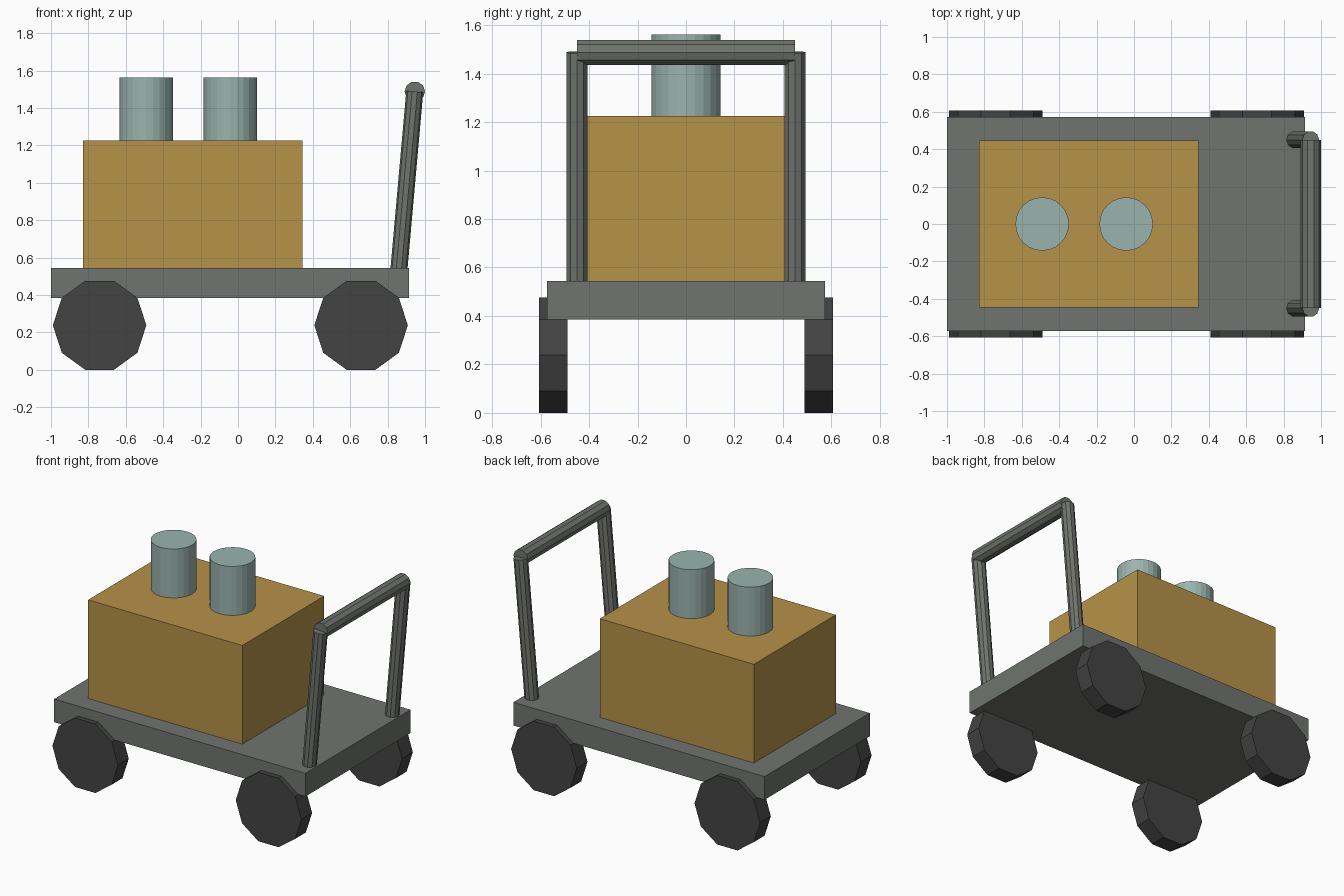
import bpy
import math
from mathutils import Vector

cube = bpy.data.objects.get("Cube")
if cube:
    bpy.data.objects.remove(cube, do_unlink=True)


def material(name, srgb):
    """Flat material from 0-255 sRGB values, stored as linear."""
    colour = [((c / 255 + 0.055) / 1.055) ** 2.4 for c in srgb] + [1.0]
    mat = bpy.data.materials.new(name)
    mat.use_nodes = True
    mat.diffuse_color = colour
    mat.node_tree.nodes["Principled BSDF"].inputs["Base Color"].default_value = colour
    return mat


metal = material("grey metal", (112, 116, 110))
wood = material("tan wood", (182, 146, 72))
rubber = material("dark rubber", (67, 67, 68))
tin = material("pale blue tin", (155, 180, 174))


def finish(name, mat):
    obj = bpy.context.object
    obj.name = name
    obj.data.materials.append(mat)
    return obj


def box(name, mat, low, high):
    low, high = Vector(low), Vector(high)
    bpy.ops.mesh.primitive_cube_add(size=1, location=(low + high) / 2)
    obj = finish(name, mat)
    obj.scale = high - low
    return obj


def rod(name, mat, start, end, radius, sides, spin=0.0):
    """Flat-sided cylinder between two points, spun about its own axis."""
    start, end = Vector(start), Vector(end)
    axis = end - start
    bpy.ops.mesh.primitive_cylinder_add(vertices=sides, radius=radius, depth=axis.length)
    obj = finish(name, mat)
    turn = Vector((0, 0, 1)).rotation_difference(axis).to_matrix().to_4x4()
    obj.rotation_euler = turn.to_euler()
    obj.location = (start + end) / 2
    for v in obj.data.vertices:
        x, y = v.co.x, v.co.y
        v.co.x = x * math.cos(spin) - y * math.sin(spin)
        v.co.y = x * math.sin(spin) + y * math.cos(spin)
    return obj


# Platform and crate
box("deck", metal, (-1, -0.573, 0.385), (0.915, 0.573, 0.545))
box("crate", wood, (-0.83, -0.446, 0.545), (0.345, 0.446, 1.225))

# Canisters on the crate
for name, x in (("rear", -0.491), ("middle", -0.042)):
    rod(name + "_canister", tin, (x, 0, 1.22), (x, 0, 1.562), 0.143, 24)

# Ten-sided wheels and sloping handle posts on both sides
quarter = math.pi / 2
for side, s in (("right", -1), ("left", 1)):
    for end, x in (("rear", -0.74), ("front", 0.658)):
        rod(f"{end}_{side}_wheel", rubber, (x, s * 0.49, 0.238),
            (x, s * 0.607, 0.238), 0.25, 10, quarter)
    rod(side + "_handle_post", metal, (0.857, s * 0.45, 0.5),
        (0.945, s * 0.45, 1.488), 0.0455, 10, quarter)

# Push bar across the posts
rod("push_bar", metal, (0.9455, -0.45, 1.488), (0.9455, 0.45, 1.488), 0.0545, 10, quarter)
